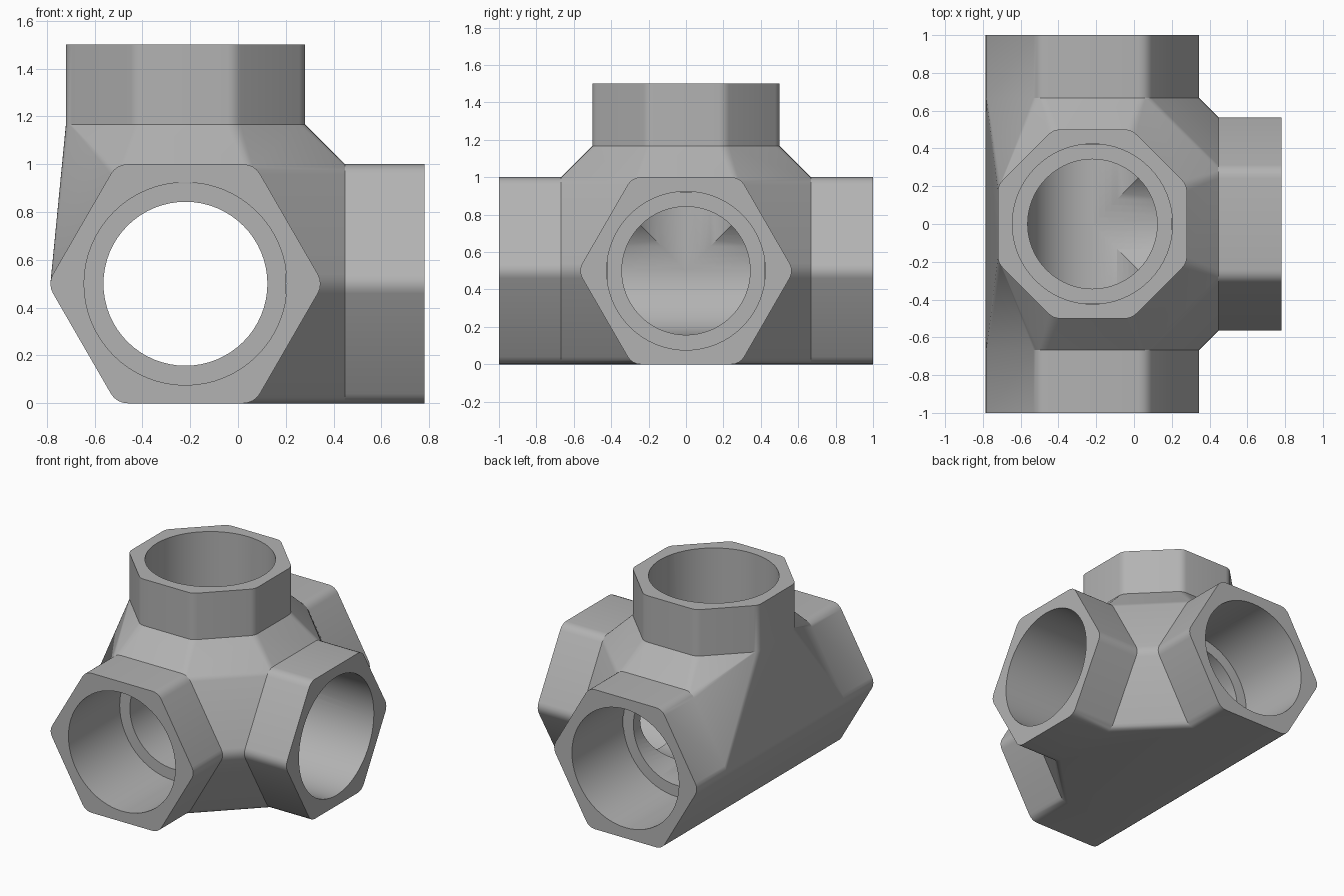
import bpy, bmesh, math
from mathutils import Vector, Matrix

if "Cube" in bpy.data.objects:
    bpy.data.objects.remove(bpy.data.objects["Cube"], do_unlink=True)

CENTRE = Vector((-0.22, 0, 0.5))      # where the pipe axes cross
APOTHEM, FILLET = 0.5, 0.08           # collar size and corner rounding
COLLAR, REACH = 0.667, 1.0            # collar start and port end, from centre
BORE, SOCKET, STEP = 0.343, 0.424, 0.42
X, Y, Z = Vector((1, 0, 0)), Vector((0, 1, 0)), Vector((0, 0, 1))

metal = bpy.data.materials.new("grey_metal")
metal.use_nodes = True
grey = (0.45, 0.45, 0.45, 1)
metal.diffuse_color = grey
metal.node_tree.nodes["Principled BSDF"].inputs["Base Color"].default_value = grey


def rounded_polygon(sides, phase, steps=4):
    """2D outline of a regular polygon with filleted corners."""
    points = []
    half = math.pi / sides
    corner = (APOTHEM - FILLET) / math.cos(half)
    for k in range(sides):
        a = phase + 2 * half * k
        for i in range(steps + 1):
            t = a + half * (2 * i / steps - 1)
            points.append((corner * math.cos(a) + FILLET * math.cos(t),
                           corner * math.sin(a) + FILLET * math.sin(t)))
    return points


def make_object(name, bm):
    mesh = bpy.data.meshes.new(name)
    bm.to_mesh(mesh)
    bm.free()
    mesh.materials.append(metal)
    obj = bpy.data.objects.new(name, mesh)
    bpy.context.collection.objects.link(obj)
    return obj


def bore_cutter(name, axis, through):
    """Stepped round cutter along an axis, two-ended if through."""
    far = REACH + 0.1
    half = [(BORE, STEP), (SOCKET, STEP), (SOCKET, far), (0, far)]
    if through:
        profile = [(r, -h) for r, h in reversed(half)] + half
    else:
        profile = [(0, 0.005), (BORE, 0.005)] + half
    bm = bmesh.new()
    verts = [bm.verts.new((r, 0, h)) for r, h in profile]
    edges = [bm.edges.new(pair) for pair in zip(verts, verts[1:])]
    bmesh.ops.spin(bm, geom=verts + edges, cent=(0, 0, 0), axis=Z,
                   angle=2 * math.pi, steps=64)
    bmesh.ops.remove_doubles(bm, verts=bm.verts, dist=0.0005)
    bmesh.ops.recalc_face_normals(bm, faces=bm.faces)
    turn = Z.rotation_difference(axis).to_matrix().to_4x4()
    bm.transform(Matrix.Translation(CENTRE) @ turn)
    cutter = make_object(name, bm)
    cutter.hide_render = True
    return cutter


# Body: hull around three hexagonal collars and one octagonal collar
hexagon = rounded_polygon(6, 0)
octagon = rounded_polygon(8, math.pi / 8)
ports = [(-Y, X, Z, hexagon), (Y, X, Z, hexagon), (X, Y, Z, hexagon), (Z, X, Y, octagon)]
bm = bmesh.new()
for axis, side, up, outline in ports:
    for u, v in outline:
        bm.verts.new(CENTRE + axis * COLLAR + side * u + up * v)
bmesh.ops.convex_hull(bm, input=bm.verts)
bmesh.ops.dissolve_limit(bm, angle_limit=math.radians(0.5),
                         verts=bm.verts, edges=bm.edges)
bmesh.ops.recalc_face_normals(bm, faces=bm.faces)

# Ports: pull each collar face straight out
for axis, *_ in ports:
    cap = max(bm.faces, key=lambda f: f.normal.dot(axis) * 10
              + (f.calc_center_median() - CENTRE).dot(axis))
    grown = bmesh.ops.extrude_face_region(bm, geom=[cap])["geom"]
    bmesh.ops.delete(bm, geom=[cap], context='FACES_ONLY')
    moved = [g for g in grown if isinstance(g, bmesh.types.BMVert)]
    bmesh.ops.translate(bm, verts=moved, vec=axis * (REACH - COLLAR))
    bm.normal_update()
bmesh.ops.recalc_face_normals(bm, faces=bm.faces)
body = make_object("pipe_fitting", bm)

# Bores: straight run, side branch and top branch
bpy.context.view_layer.objects.active = body
body.select_set(True)
for name, axis, through in (("run_cutter", Y, True), ("side_cutter", X, False),
                            ("top_cutter", Z, False)):
    cutter = bore_cutter(name, axis, through)
    mod = body.modifiers.new(name, 'BOOLEAN')
    mod.operation, mod.solver, mod.object = 'DIFFERENCE', 'EXACT', cutter
    bpy.ops.object.modifier_apply(modifier=mod.name)
    bpy.data.objects.remove(cutter, do_unlink=True)

bpy.ops.object.shade_smooth_by_angle(angle=math.radians(30))
